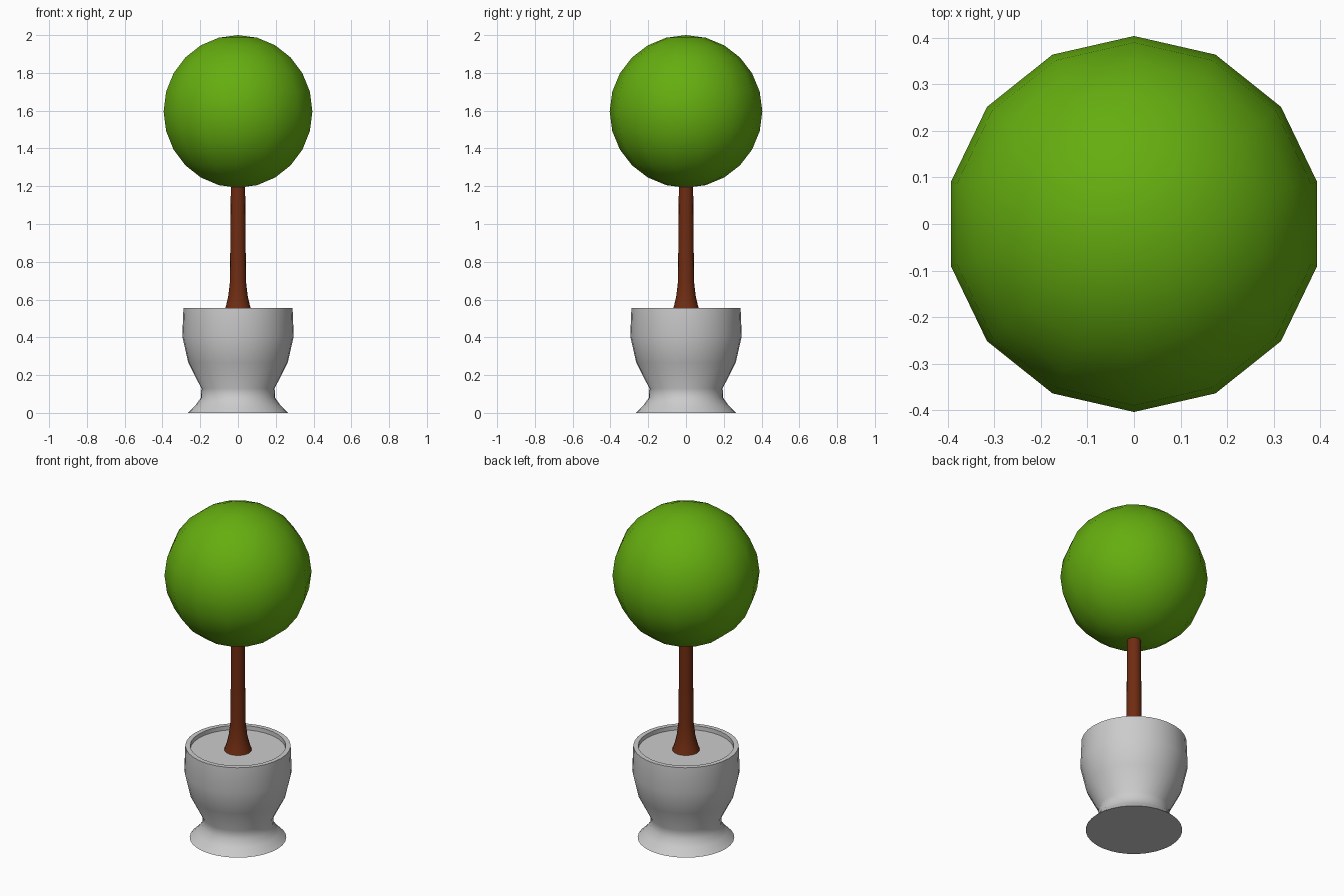
import bpy, bmesh, math

if "Cube" in bpy.data.objects:
    bpy.data.objects.remove(bpy.data.objects["Cube"])


def lathe(name, profile, segments, colour=None):
    """Revolve (radius, z) points about z; radius 0 makes a pole."""
    bm = bmesh.new()
    rings = []
    for r, z in profile:
        if r == 0:
            rings.append([bm.verts.new((0, 0, z))] * segments)
        else:
            angles = [math.pi / 2 + math.tau * i / segments for i in range(segments)]
            rings.append([bm.verts.new((r * math.cos(a), r * math.sin(a), z)) for a in angles])
    for lower, upper in zip(rings, rings[1:]):
        for i in range(segments):
            j = (i + 1) % segments
            corners = dict.fromkeys((lower[i], lower[j], upper[j], upper[i]))
            bm.faces.new(list(corners))
    bmesh.ops.recalc_face_normals(bm, faces=bm.faces[:])
    mesh = bpy.data.meshes.new(name)
    bm.to_mesh(mesh)
    bm.free()
    obj = bpy.data.objects.new(name, mesh)
    bpy.context.collection.objects.link(obj)
    if colour:
        mat = bpy.data.materials.new(name + "_colour")
        mat.diffuse_color = (*colour, 1)
        mat.use_nodes = True
        mat.node_tree.nodes["Principled BSDF"].inputs["Base Color"].default_value = mat.diffuse_color
        mesh.materials.append(mat)
    bpy.ops.object.select_all(action='DESELECT')
    obj.select_set(True)
    bpy.context.view_layer.objects.active = obj
    bpy.ops.object.shade_smooth_by_angle(angle=math.radians(50))
    return obj


# Pot: flared foot, narrow neck, bowl, rim and recessed soil surface
lathe("pot", [(0, 0), (0.265, 0), (0.225, 0.04), (0.197, 0.08), (0.194, 0.13),
              (0.263, 0.265), (0.295, 0.405), (0.289, 0.555),
              (0.262, 0.555), (0.262, 0.53), (0, 0.53)], 32)

# Trunk: flares out where it meets the soil
lathe("trunk", [(0, 0.53), (0.076, 0.53), (0.064, 0.565), (0.052, 0.615),
                (0.043, 0.69), (0.040, 0.93), (0.038, 1.2), (0, 1.2)], 16,
      (0.16, 0.025, 0.006))

# Crown: ball of leaves with 14 sides and 12 rings
R = 0.404
crown = [(R * math.sin(math.pi * k / 12) if 0 < k < 12 else 0,
          2 - R - R * math.cos(math.pi * k / 12)) for k in range(13)]
lathe("crown", crown, 14, (0.13, 0.42, 0.005))
